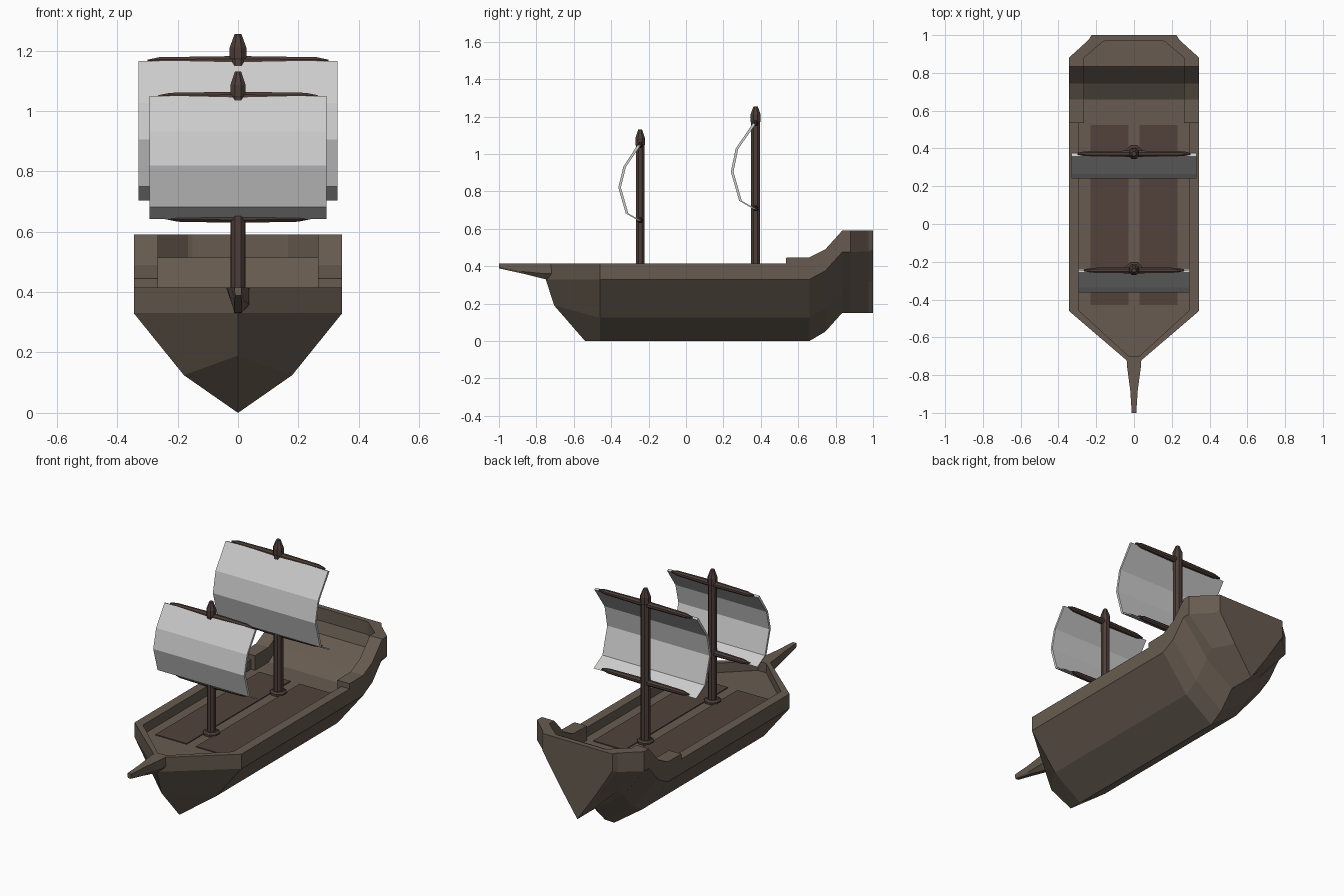
import bpy, bmesh, math
from mathutils import Matrix

if "Cube" in bpy.data.objects:
    bpy.data.objects.remove(bpy.data.objects["Cube"])


def material(name, col):
    m = bpy.data.materials.new(name)
    m.diffuse_color = (*col, 1)
    m.use_nodes = True
    m.node_tree.nodes["Principled BSDF"].inputs["Base Color"].default_value = m.diffuse_color
    return m


hull_mat = material("hull_wood", (0.135, 0.105, 0.08))
hatch_mat = material("hatch_wood", (0.085, 0.055, 0.045))
mast_mat = material("mast_wood", (0.075, 0.048, 0.04))
sail_mat = material("sail_cloth", (0.6, 0.6, 0.6))


def finish(bm, name, mat):
    bmesh.ops.remove_doubles(bm, verts=bm.verts, dist=0.0005)
    bmesh.ops.recalc_face_normals(bm, faces=bm.faces)
    me = bpy.data.meshes.new(name)
    bm.to_mesh(me)
    bm.free()
    me.materials.append(mat)
    ob = bpy.data.objects.new(name, me)
    bpy.context.collection.objects.link(ob)
    return ob


def loft(name, rings, mat, closed=True, caps=True):
    """Skin a list of equally long point rings."""
    bm = bmesh.new()
    vs = [[bm.verts.new(p) for p in r] for r in rings]
    n = len(rings[0])
    for a, b in zip(vs, vs[1:]):
        for i in range(n if closed else n - 1):
            j = (i + 1) % n
            bm.faces.new((a[i], a[j], b[j], b[i]))
    if caps:
        bm.faces.new(vs[0])
        bm.faces.new(vs[-1])
    return finish(bm, name, mat)


def turned(name, profile, mat, origin, along_x=False, sides=8):
    """Many-sided turned post from (radius, height) pairs."""
    rings = [[(r * math.cos(math.tau * (i + .5) / sides),
               r * math.sin(math.tau * (i + .5) / sides), h)
              for i in range(sides)] for r, h in profile]
    ob = loft(name, rings, mat)
    if along_x:
        ob.data.transform(Matrix.Rotation(math.pi / 2, 4, 'Y'))
    ob.data.transform(Matrix.Translation(origin))
    return ob


def box(name, x0, x1, y0, y1, z0, z1, mat):
    return loft(name, [[(x0, y0, z), (x1, y0, z), (x1, y1, z), (x0, y1, z)]
                       for z in (z0, z1)], mat)


# Hull: half sections running keel, bilge, wale, rail, inner rail, deck, centre
def section(y, w, keel, bilge, wale, rail, inner, deck, yi=None):
    yi = y if yi is None else yi
    return [(0, y, keel), (w * .52, y, bilge), (w, y, wale), (w, y, rail),
            (inner, yi, rail), (inner, yi, deck), (0, yi, deck)]


bow = [(0, -.54, 0), (0, -.705, .19), (0, -.75, .33), (0, -.755, .415),
       (0, -.725, .415), (0, -.725, .36), (0, -.725, .36)]
sections = [
    bow,
    section(-.46, .345, 0, .125, .33, .415, .29, .36),
    section(.535, .345, 0, .125, .33, .415, .29, .36),
    section(.535, .345, 0, .125, .33, .445, .265, .36),
    section(.66, .345, 0, .125, .33, .447, .265, .36),
    section(.745, .345, .05, .175, .375, .49, .265, .415),
    section(.835, .345, .15, .275, .475, .59, .265, .515),
    section(.88, .345, .15, .32, .475, .59, .265, .515),
    section(.975, .24, .15, .32, .48, .59, .165, .515, .965),
    section(1.0, .225, .15, .32, .49, .59, .15, .515, .97),
    section(1.0, 0, .15, .32, .49, .59, 0, .515, .97),
]
hull = loft("hull", sections, hull_mat, closed=False, caps=False)
mir = hull.modifiers.new("mirror", 'MIRROR')
mir.use_clip = True

# Bowsprit beak
loft("bowsprit", [
    [(-w, y, .415), (w, y, .415), (w, y, side), (b, y, low), (-b, y, low)]
    for y, w, side, b, low in ((-.70, .04, .36, .012, .33),
                               (-.76, .036, .36, .012, .332),
                               (-.88, .02, .372, .012, .362),
                               (-1.0, .012, .397, .010, .388))], hull_mat)

# Deck hatches
for side, a, b in (("left", -.23, -.03), ("right", .03, .23)):
    box(side + "_hatch", a, b, -.43, .525, .35, .365, hatch_mat)


# Masts with collar, two yards and a bellied sail
def rig(name, y, r, top, yards, sail_w, belly):
    turned(name + "_mast", [(r, .34), (r, top - .085), (r * 1.1, top - .08),
                            (r * 1.1, top - .045), (r * .45, top)],
           mast_mat, (0, y, 0))
    turned(name + "_mast_collar", [(.046, .34), (.046, .372), (.034, .38)],
           mast_mat, (0, y, 0))
    for label, (half, z) in zip(("upper", "lower"), yards):
        turned(f"{name}_{label}_yard",
               [(.005, -half), (.014, -half + .04), (.018, 0),
                (.014, half - .04), (.005, half)],
               mast_mat, (0, y, z), along_x=True)
    outline = belly + [(py + .014, pz - (.006 if i == 0 else 0))
                       for i, (py, pz) in reversed(list(enumerate(belly)))]
    bm = bmesh.new()
    ends = [[bm.verts.new((x, py, pz)) for py, pz in outline]
            for x in (-sail_w, sail_w)]
    n, k = len(outline), len(belly)
    for i in range(n):
        j = (i + 1) % n
        bm.faces.new((ends[0][i], ends[0][j], ends[1][j], ends[1][i]))
    for e in ends:
        for i in range(k - 1):
            bm.faces.new((e[i], e[i + 1], e[n - 2 - i], e[n - 1 - i]))
    finish(bm, name + "_sail", sail_mat)


rig("fore", -.245, .025, 1.13, ((.265, 1.047), (.24, .646)), .293,
    [(-.258, 1.05), (-.335, .932), (-.362, .82), (-.322, .682), (-.252, .642)])
rig("main", .372, .027, 1.255, ((.30, 1.165), (.28, .71)), .33,
    [(.358, 1.165), (.265, 1.027), (.24, .905), (.284, .75), (.365, .703)])
